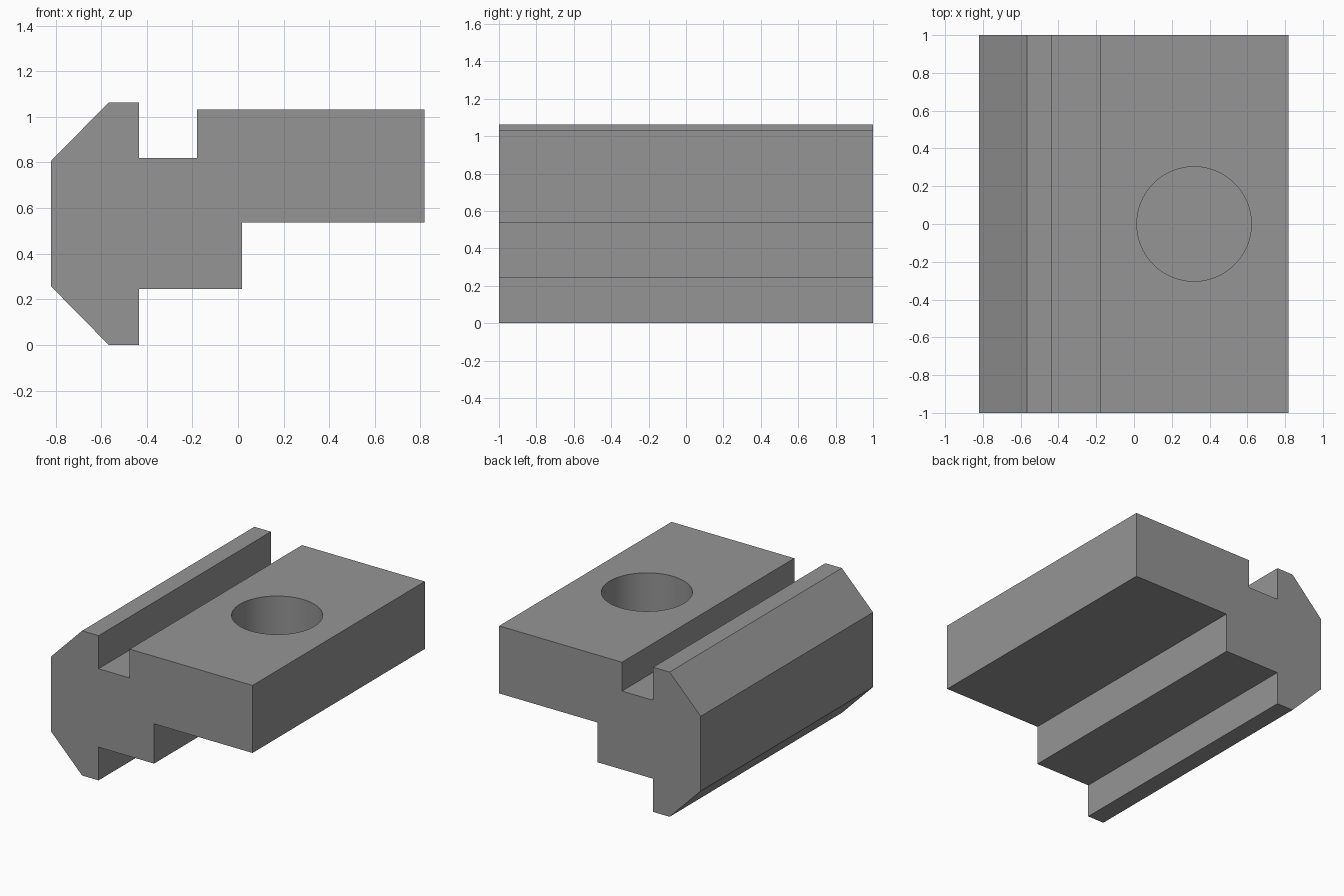
import bpy, bmesh
from mathutils import Matrix

if "Cube" in bpy.data.objects:
    bpy.data.objects.remove(bpy.data.objects["Cube"])

# Single grey material
grey = bpy.data.materials.new("mid grey")
grey.diffuse_color = (0.3, 0.3, 0.3, 1)
grey.use_nodes = True
grey.node_tree.nodes["Principled BSDF"].inputs["Base Color"].default_value = grey.diffuse_color


def finish(name, bm):
    bmesh.ops.recalc_face_normals(bm, faces=bm.faces)
    mesh = bpy.data.meshes.new(name)
    bm.to_mesh(mesh)
    bm.free()
    obj = bpy.data.objects.new(name, mesh)
    bpy.context.collection.objects.link(obj)
    mesh.materials.append(grey)
    return obj


# Clamp block: side profile (x, z) extruded along y
profile = [(-0.82, 0.257), (-0.567, 0), (-0.433, 0), (-0.433, 0.244),
           (0.018, 0.244), (0.018, 0.536), (0.818, 0.536), (0.818, 1.032),
           (-0.18, 1.032), (-0.18, 0.82), (-0.433, 0.82), (-0.433, 1.063),
           (-0.567, 1.063), (-0.82, 0.806)]
bm = bmesh.new()
face = bm.faces.new([bm.verts.new((x, -1, z)) for x, z in profile])
ext = bmesh.ops.extrude_face_region(bm, geom=[face])
bmesh.ops.translate(bm, vec=(0, 2, 0),
                    verts=[v for v in ext["geom"] if isinstance(v, bmesh.types.BMVert)])
block = finish("clamp_block", bm)

# Blind bolt hole in the top face
hole_floor, hole_top = 0.64, 1.3
bm = bmesh.new()
bmesh.ops.create_cone(bm, cap_ends=True, segments=96, radius1=0.303, radius2=0.303,
                      depth=hole_top - hole_floor,
                      matrix=Matrix.Translation((0.318, 0, (hole_floor + hole_top) / 2)))
cutter = finish("hole_cutter", bm)
cutter.hide_render = True
cutter.hide_set(True)

cut = block.modifiers.new("bolt hole", 'BOOLEAN')
cut.operation = 'DIFFERENCE'
cut.solver = 'EXACT'
cut.object = cutter

# Smooth hole wall, sharp edges elsewhere
bpy.context.view_layer.objects.active = block
block.select_set(True)
bpy.ops.object.modifier_apply(modifier=cut.name)
bpy.data.objects.remove(cutter)
bpy.ops.object.shade_smooth_by_angle(angle=0.5)
